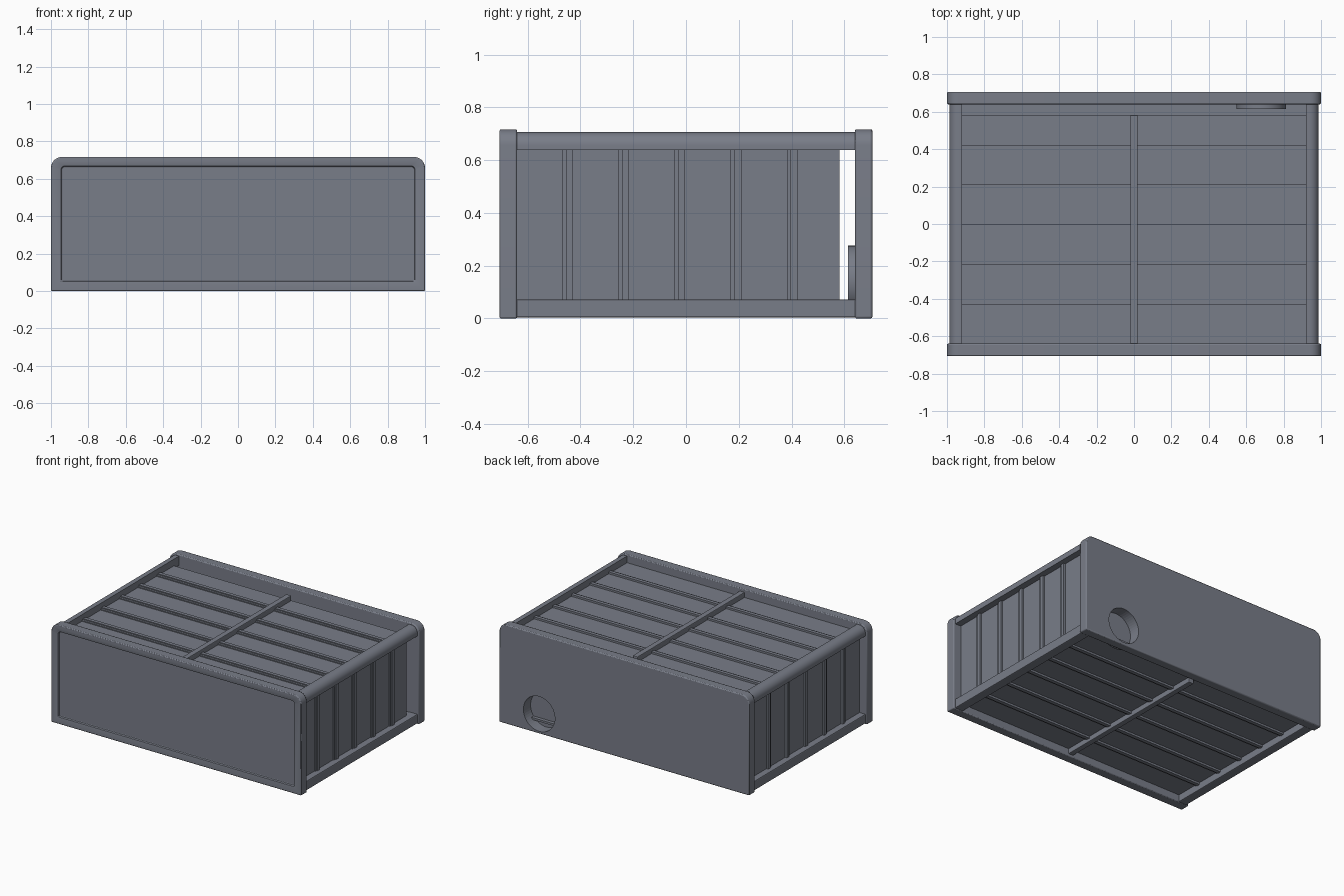
import bpy
import bmesh
from math import sin, cos, pi
from mathutils import Vector

cube = bpy.data.objects.get("Cube")
if cube:
    bpy.data.objects.remove(cube, do_unlink=True)

grey = bpy.data.materials.new("slate grey")
grey.use_nodes = True
colour = (0.19, 0.205, 0.247, 1)
grey.diffuse_color = colour
grey.node_tree.nodes["Principled BSDF"].inputs["Base Color"].default_value = colour


def soften(ob, width):
    mod = ob.modifiers.new("soft edges", "BEVEL")
    mod.width, mod.segments = width, 2


def prism(name, points, depth, bevel=0):
    """Extrude a closed outline of 3D points along the depth vector."""
    bm = bmesh.new()
    face = bm.faces.new([bm.verts.new(p) for p in points])
    new = bmesh.ops.extrude_face_region(bm, geom=[face])["geom"]
    bmesh.ops.translate(bm, vec=depth,
                        verts=[v for v in new if isinstance(v, bmesh.types.BMVert)])
    bmesh.ops.recalc_face_normals(bm, faces=bm.faces)
    mesh = bpy.data.meshes.new(name)
    bm.to_mesh(mesh)
    bm.free()
    ob = bpy.data.objects.new(name, mesh)
    bpy.context.collection.objects.link(ob)
    mesh.materials.append(grey)
    if bevel:
        soften(ob, bevel)
    return ob


def box(name, low, high, bevel=0):
    (x0, y0, z0), (x1, y1, z1) = low, high
    outline = [(x0, y0, z0), (x1, y0, z0), (x1, y0, z1), (x0, y0, z1)]
    return prism(name, outline, Vector((0, y1 - y0, 0)), bevel)


def arch(half, bottom, top, radius, y):
    """Rectangle in the xz plane with rounded top corners."""
    pts = [(-half, y, bottom), (half, y, bottom)]
    for side, start in ((1, 0), (-1, pi / 2)):
        for i in range(9):
            a = start + i * pi / 16
            pts.append((side * (half - radius) + radius * cos(a), y,
                        top - radius + radius * sin(a)))
    return pts


def disc(radius, y):
    return [(0.68 + radius * cos(i * pi / 24), y, 0.143 + radius * sin(i * pi / 24))
            for i in range(48)]


def cut(ob, cutter):
    mod = ob.modifiers.new("cut", "BOOLEAN")
    mod.operation, mod.object, mod.solver = "DIFFERENCE", cutter, "EXACT"
    cutter.hide_render = True
    cutter.hide_set(True)


def smooth(ob):
    bpy.ops.object.select_all(action="DESELECT")
    ob.select_set(True)
    bpy.context.view_layer.objects.active = ob
    bpy.ops.object.shade_smooth_by_angle()


# End plates
END, INNER, TOP = 0.707, 0.64, 0.717
thickness = Vector((0, END - INNER, 0))
front = prism("front_plate", arch(1, 0, TOP, 0.06, -END), thickness)
back = prism("back_plate", arch(1, 0, TOP, 0.06, INNER), thickness, 0.007)

# Shallow recess with softened edges in the front plate
cut(front, prism("front_recess_cutter", arch(0.945, 0.052, 0.667, 0.02, -0.8),
                 Vector((0, 0.108, 0))))
soften(front, 0.006)

# Round socket sunk into the back plate, with its cup behind
hole = prism("socket_cutter", disc(0.126, 0.625), Vector((0, 0.2, 0)))
cup = prism("socket_cup", disc(0.133, 0.614), Vector((0, 0.05, 0)))
cut(back, hole)
cut(cup, hole)

# Inner case, and the floor that runs on to the back plate
SIDE, LOW, HIGH, REAR = 0.94, 0.055, 0.658, 0.582
box("case_body", (-SIDE, -0.65, LOW), (SIDE, REAR, HIGH))
box("back_floor", (-SIDE, REAR, LOW), (SIDE, 0.65, 0.07))

# Rib bands around the case, each with a lower step along its front edge
for i in range(5):
    y = -0.45 + i * 0.213
    for name, rise, y0, y1 in (("rib_band", 0.014, -0.005, 0.021),
                               ("rib_step", 0.007, -0.02, -0.005)):
        box(name, (-SIDE - rise, y + y0, LOW - rise),
            (SIDE + rise, y + y1, HIGH + rise))

# Centre bars above and below
box("top_centre_bar", (-0.02, -0.65, 0.64), (0.02, REAR, 0.695), 0.005)
box("bottom_centre_bar", (-0.02, -0.65, 0.018), (0.02, REAR, 0.07), 0.005)

# Corner beams between the plates
for side, label in ((1, "left"), (-1, "right")):
    r = 0.05
    ring = [(side * 0.92, -0.65, 0.638), (side * 0.987, -0.65, 0.638)]
    for i in range(9):
        a = i * pi / 16
        ring.append((side * (0.987 - r + r * cos(a)), -0.65, 0.706 - r + r * sin(a)))
    ring.append((side * 0.92, -0.65, 0.706))
    smooth(prism(label + "_top_beam", ring, Vector((0, 1.3, 0))))
    xs = sorted((side * 0.92, side * 0.987))
    box(label + "_bottom_beam", (xs[0], -0.65, 0.004), (xs[1], 0.65, 0.072), 0.006)

for ob in (front, back, cup):
    smooth(ob)
